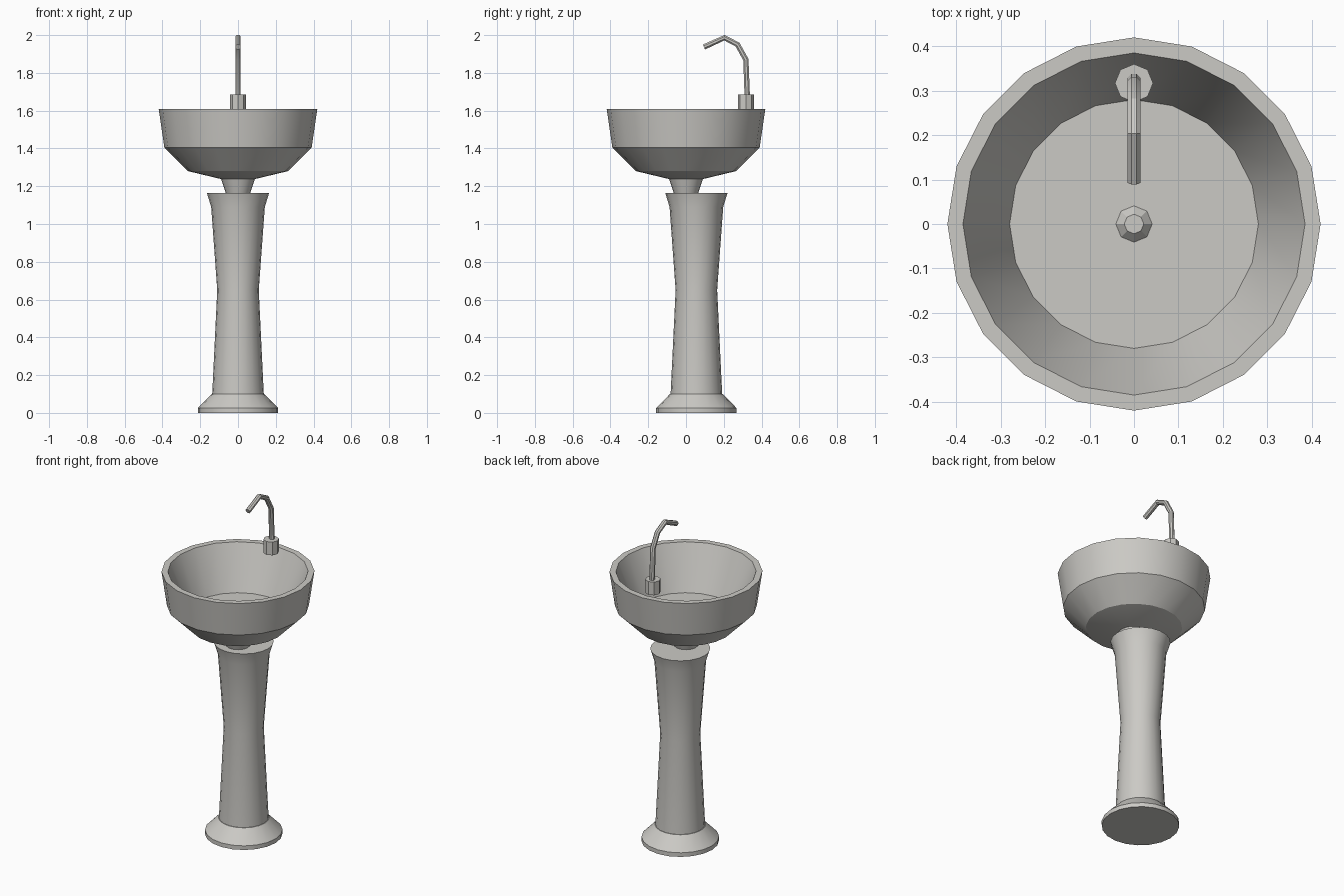
import bpy, bmesh, math
from mathutils import Vector

if "Cube" in bpy.data.objects:
    bpy.data.objects.remove(bpy.data.objects["Cube"])

ceramic = bpy.data.materials.new("warm_grey_ceramic")
ceramic.diffuse_color = (0.60, 0.59, 0.56, 1)
ceramic.use_nodes = True
ceramic.node_tree.nodes["Principled BSDF"].inputs["Base Color"].default_value = ceramic.diffuse_color


def finish(bm, name, angle):
    bmesh.ops.recalc_face_normals(bm, faces=bm.faces)
    mesh = bpy.data.meshes.new(name)
    bm.to_mesh(mesh)
    bm.free()
    mesh.materials.append(ceramic)
    obj = bpy.data.objects.new(name, mesh)
    bpy.context.collection.objects.link(obj)
    bpy.ops.object.select_all(action='DESELECT')
    obj.select_set(True)
    bpy.context.view_layer.objects.active = obj
    bpy.ops.object.shade_smooth_by_angle(angle=math.radians(angle))
    return obj


def skin(bm, rings):
    """Join successive vertex rings with quads and cap both ends."""
    n = len(rings[0])
    for a, b in zip(rings, rings[1:]):
        for i in range(n):
            j = (i + 1) % n
            bm.faces.new((a[i], a[j], b[j], b[i]))
    bm.faces.new(rings[0])
    bm.faces.new(rings[-1])


def lathe(name, profile, sides, y=0.0, angle=28):
    """Revolve (radius, height) points about a vertical axis."""
    bm = bmesh.new()
    turns = [2 * math.pi * i / sides for i in range(sides)]
    skin(bm, [[bm.verts.new((r * math.cos(t), y + r * math.sin(t), z))
               for t in turns] for r, z in profile])
    return finish(bm, name, angle)


def tube(name, path, radius, sides):
    """Sweep a regular polygon along (y, z) points with mitred joints."""
    bm = bmesh.new()
    pts = [Vector((0, y, z)) for y, z in path]
    rings = []
    for k, p in enumerate(pts):
        d0 = (p - pts[max(k - 1, 0)]).normalized()
        d1 = (pts[min(k + 1, len(pts) - 1)] - p).normalized()
        d = (d0 + d1).normalized()
        side = Vector((1, 0, 0))
        up = side.cross(d)
        turns = [2 * math.pi * (i + 0.5) / sides for i in range(sides)]
        rings.append([bm.verts.new(p + radius * (math.cos(t) * side + math.sin(t) * up))
                      for t in turns])
    skin(bm, rings)
    return finish(bm, name, 28)


# Pedestal, set slightly behind the basin centre
lathe("pedestal_foot", [(0.213, 0), (0.213, 0.025), (0.14, 0.10)], 20, y=0.055)
lathe("pedestal_column", [(0.137, 0.09), (0.11, 0.65), (0.142, 1.09), (0.165, 1.165)],
      20, y=0.055)

# Basin: outer shell, rim, inner wall and flat floor
lathe("basin", [(0.09, 1.238), (0.265, 1.28), (0.39, 1.405), (0.42, 1.61),
                (0.385, 1.61), (0.28, 1.35)], 20)
lathe("waste_outlet", [(0.065, 1.165), (0.092, 1.245)], 20)
lathe("drain_plug", [(0.041, 1.345), (0.041, 1.352), (0.022, 1.372)], 8)

# Tap
lathe("tap_base", [(0.043, 1.605), (0.043, 1.685)], 8, y=0.317)
tube("tap_spout", [(0.324, 1.68), (0.317, 1.87), (0.273, 1.95),
                   (0.203, 1.986), (0.095, 1.937)], 0.0155, 8)
